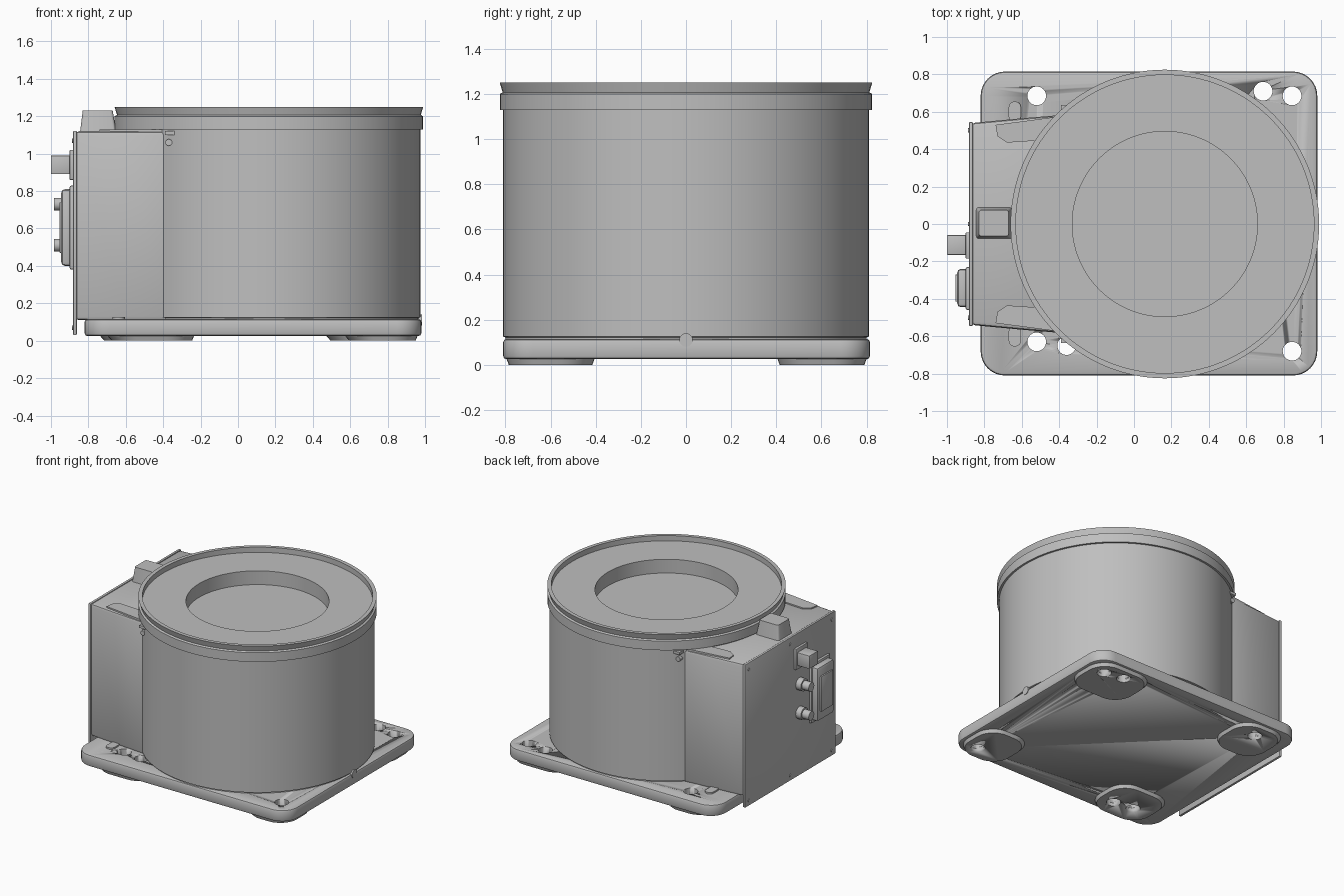
import bpy, bmesh, math
from mathutils import Matrix, Vector

cube = bpy.data.objects.get("Cube")
if cube:
    bpy.data.objects.remove(cube, do_unlink=True)

grey = bpy.data.materials.new("machine_grey")
grey.use_nodes = True
GREY = (0.52, 0.52, 0.52, 1)
grey.diffuse_color = GREY
grey.node_tree.nodes["Principled BSDF"].inputs["Base Color"].default_value = GREY

AXIS_X = 0.165   # centre of the drum


def finish(name, bm, bevel=0, segments=2):
    bmesh.ops.recalc_face_normals(bm, faces=bm.faces)
    mesh = bpy.data.meshes.new(name)
    bm.to_mesh(mesh)
    bm.free()
    mesh.materials.append(grey)
    ob = bpy.data.objects.new(name, mesh)
    bpy.context.collection.objects.link(ob)
    bpy.ops.object.select_all(action='DESELECT')
    bpy.context.view_layer.objects.active = ob
    ob.select_set(True)
    if bevel:
        mod = ob.modifiers.new("soft_edges", 'BEVEL')
        mod.width, mod.segments = bevel, segments
        mod.limit_method, mod.angle_limit = 'ANGLE', math.radians(40)
        bpy.ops.object.modifier_apply(modifier=mod.name)
    bpy.ops.object.shade_smooth_by_angle(angle=math.radians(30))
    return ob


def loft(name, lower, upper, z0, z1, **kw):
    """Solid between two outlines with the same number of points."""
    bm = bmesh.new()
    a = [bm.verts.new((x, y, z0)) for x, y in lower]
    b = [bm.verts.new((x, y, z1)) for x, y in upper]
    bm.faces.new(a)
    bm.faces.new(b)
    for i in range(len(a)):
        j = (i + 1) % len(a)
        bm.faces.new((a[i], a[j], b[j], b[i]))
    return finish(name, bm, **kw)


def block(name, lo, hi, **kw):
    bm = bmesh.new()
    lo, hi = Vector(lo), Vector(hi)
    bmesh.ops.create_cube(bm, size=1, matrix=Matrix.Translation((lo + hi) / 2)
                          @ Matrix.Diagonal((*(hi - lo), 1)))
    return finish(name, bm, **kw)


def rod(name, centre, radius, length, direction, sides=24):
    bm = bmesh.new()
    turn = Vector((0, 0, 1)).rotation_difference(Vector(direction)).to_matrix().to_4x4()
    bmesh.ops.create_cone(bm, cap_ends=True, segments=sides, radius1=radius, radius2=radius,
                          depth=length, matrix=Matrix.Translation(centre) @ turn)
    return finish(name, bm)


def rounded(x0, x1, y0, y1, r, steps=8):
    pts = []
    corners = ((x1 - r, y1 - r), (x0 + r, y1 - r), (x0 + r, y0 + r), (x1 - r, y0 + r))
    for k, (cx, cy) in enumerate(corners):
        for i in range(steps + 1):
            a = math.pi / 2 * (k + i / steps)
            pts.append((cx + r * math.cos(a), cy + r * math.sin(a)))
    return pts


def lathe(name, profile, sides=128):
    bm = bmesh.new()
    rings = []
    for r, z in profile:
        rings.append([bm.verts.new((AXIS_X + r * math.cos(2 * math.pi * i / sides),
                                    r * math.sin(2 * math.pi * i / sides), z))
                      for i in range(sides)])
    for a, b in zip(rings, rings[1:]):
        for i in range(sides):
            j = (i + 1) % sides
            bm.faces.new((a[i], a[j], b[j], b[i]))
    bm.faces.new(rings[0])
    bm.faces.new(rings[-1])
    return finish(name, bm)


# Base plate and the raised pads under its corners
plate_outline = rounded(-0.82, 0.98, -0.81, 0.815, 0.13)
base = [loft("base_plate", plate_outline, plate_outline, 0.025, 0.115, bevel=0.015)]
pads = {"front_left": (0.56, 0.965, -0.8, -0.4), "back_left": (0.46, 0.965, 0.4, 0.805),
        "front_right": (-0.71, -0.23, -0.8, -0.4), "back_right": (-0.75, -0.33, 0.4, 0.805)}
for corner, (x0, x1, y0, y1) in pads.items():
    inner = rounded(x0 + 0.035, x1 - 0.015, y0 + 0.015, y1 - 0.015, 0.14)
    outer = rounded(x0, x1, y0, y1, 0.15)
    base.append(loft(corner + "_pad", inner, outer, 0, 0.04))

# Mounting holes through plate and pads
for x, y in ((-0.52, 0.685), (0.69, 0.71), (0.845, 0.685), (0.845, -0.68),
             (-0.52, -0.63), (-0.36, -0.65)):
    cutter = rod("hole_cutter", (x, y, 0.05), 0.05, 0.4, (0, 0, 1), 32)
    cutter.hide_render = True
    for ob in base:
        box = [Vector(c) for c in ob.bound_box]
        if not (min(c.x for c in box) < x < max(c.x for c in box)
                and min(c.y for c in box) < y < max(c.y for c in box)):
            continue
        bpy.context.view_layer.objects.active = ob
        mod = ob.modifiers.new("hole", 'BOOLEAN')
        mod.operation, mod.object, mod.solver = 'DIFFERENCE', cutter, 'EXACT'
        bpy.ops.object.modifier_apply(modifier=mod.name)
    bpy.data.objects.remove(cutter, do_unlink=True)

# Drum with band, flared rim, recessed top and central pit
lathe("drum", [(0.8, 0.1), (0.8, 0.122), (0.81, 0.125), (0.81, 1.13), (0.825, 1.13),
               (0.825, 1.2), (0.812, 1.207), (0.825, 1.25), (0.797, 1.25),
               (0.797, 1.21), (0.495, 1.21), (0.495, 1.105)])

# Electronics housing and its overhanging end panel
side = [(-0.87, 0.54), (-0.6, 0.565), (-0.36, 0.585)]
footprint = side + [(x, -y) for x, y in reversed(side)]
loft("housing", footprint, footprint, 0.11, 1.12, bevel=0.02)
block("end_panel", (-0.882, -0.545, 0.03), (-0.862, 0.545, 1.122), bevel=0.005)
for y in (-0.5, 0, 0.5):
    for z in (0.07, 1.07):
        rod("panel_screw", (-0.883, y, z), 0.012, 0.008, (1, 0, 0), 12)

# Raised block on the housing roof
loft("roof_block", rounded(-0.845, -0.65, -0.08, 0.09, 0.015, 3),
     rounded(-0.83, -0.67, -0.065, 0.075, 0.015, 3), 1.11, 1.23)

# Brackets, clips and screws mirrored on both sides
for s, tag in ((1, "back"), (-1, "front")):
    arm = [(-0.74, 0.53), (-0.73, 0.47), (-0.68, 0.435), (-0.53, 0.445),
           (-0.36, 0.5), (-0.36, 0.58)]
    arm = [(x, s * y) for x, y in arm]
    loft(tag + "_roof_bracket", arm, arm, 1.115, 1.13)
    block(tag + "_bracket_tab", (-0.39, s * 0.6 - 0.035, 1.1), (-0.34, s * 0.6 + 0.035, 1.12))
    rod(tag + "_side_screw", (-0.37, s * 0.605, 1.06), 0.018, 0.04, (0, 1, 0), 16)
    clip = rounded(-0.67, -0.605, s * 0.6 - 0.055, s * 0.6 + 0.055, 0.03, 4)
    loft(tag + "_clip", clip, clip, 0.11, 0.127)

# Sockets on the end panel
block("square_socket_flange", (-0.9, -0.185, 0.86), (-0.87, -0.045, 1.02), bevel=0.004)
block("square_socket", (-1.0, -0.165, 0.89), (-0.88, -0.06, 0.99), bevel=0.004)
for z, tag in ((0.73, "upper"), (0.51, "lower")):
    rod(tag + "_round_socket_collar", (-0.9, -0.11, z), 0.046, 0.05, (1, 0, 0))
    rod(tag + "_round_socket", (-0.93, -0.11, z), 0.034, 0.106, (1, 0, 0))

# Large rectangular connector
block("connector_flange", (-0.9, -0.46, 0.38), (-0.87, -0.23, 0.83), bevel=0.01)
block("connector_body", (-0.945, -0.445, 0.4), (-0.88, -0.24, 0.81), bevel=0.02)
block("connector_cover", (-0.955, -0.415, 0.47), (-0.94, -0.27, 0.74), bevel=0.005)

# Drain plug at the foot of the drum
rod("drain_plug", (0.97, 0, 0.11), 0.03, 0.03, (1, 0, 0), 20)
